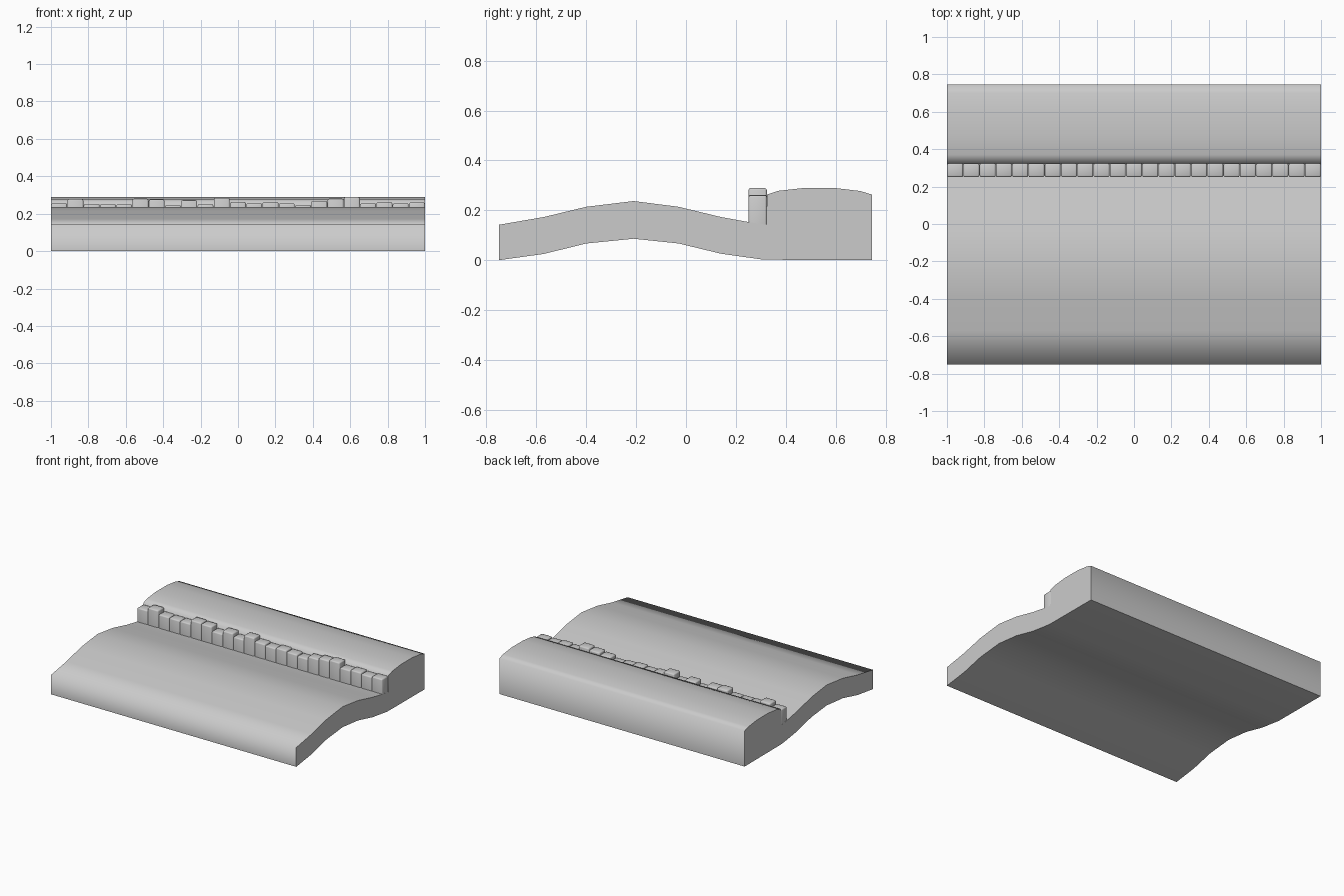
import bpy, bmesh, math

cube = bpy.data.objects.get("Cube")
if cube:
    bpy.data.objects.remove(cube, do_unlink=True)

grey = bpy.data.materials.new("plain_grey")
grey.use_nodes = True
colour = (0.6, 0.6, 0.6, 1)
grey.diffuse_color = colour
grey.node_tree.nodes["Principled BSDF"].inputs["Base Color"].default_value = colour


def add_object(name, bm, angle):
    bmesh.ops.recalc_face_normals(bm, faces=bm.faces)
    mesh = bpy.data.meshes.new(name)
    bm.to_mesh(mesh)
    bm.free()
    mesh.materials.append(grey)
    obj = bpy.data.objects.new(name, mesh)
    bpy.context.collection.objects.link(obj)
    bpy.ops.object.select_all(action='DESELECT')
    obj.select_set(True)
    bpy.context.view_layer.objects.active = obj
    bpy.ops.object.shade_smooth_by_angle(angle=math.radians(angle))
    return obj


# Road and raised pavement: one (y, z) section extruded along x
underside = [(-0.75, 0), (-0.57, 0.025), (-0.40, 0.067), (-0.21, 0.086),
             (-0.03, 0.067), (0.14, 0.026), (0.31, 0.002), (0.745, 0)]
pavement = [(0.745, 0.263), (0.70, 0.277), (0.60, 0.289), (0.47, 0.289),
            (0.37, 0.278), (0.325, 0.263), (0.322, 0.142)]
road = [(0.25, 0.153), (0.14, 0.173), (-0.03, 0.214), (-0.21, 0.237),
        (-0.40, 0.214), (-0.57, 0.173), (-0.75, 0.142)]
section = underside + pavement + road

bm = bmesh.new()
ends = [[bm.verts.new((x, y, z)) for y, z in section] for x in (-1, 1)]
for end in ends:
    bm.faces.new(end)
count = len(section)
for i in range(count):
    j = (i + 1) % count
    bm.faces.new((ends[0][i], ends[0][j], ends[1][j], ends[1][i]))
add_object("road_and_pavement", bm, 85)

# Kerb: a row of bevelled stones of uneven height (hundredths of a unit)
tops = [25.5, 27.8, 25.2, 25, 25, 28, 27.5, 24.5, 27.2, 25, 28.5, 26.2,
        25.5, 26.2, 25.5, 24.7, 26.8, 28, 28.9, 25.5, 26.2, 25.5, 26]
pitch = 2 / len(tops)
bottom = 0.142
for i, top in enumerate(tops):
    height = top / 100 - bottom
    bm = bmesh.new()
    bmesh.ops.create_cube(bm, size=1)
    bmesh.ops.scale(bm, vec=(pitch - 0.002, 0.073, height), verts=bm.verts)
    bmesh.ops.translate(bm, vec=(-1 + (i + 0.5) * pitch, 0.2875, bottom + height / 2),
                        verts=bm.verts)
    edges = [e for e in bm.edges if max(v.co.z for v in e.verts) > bottom + 0.01]
    bmesh.ops.bevel(bm, geom=edges, offset=0.008, segments=2, profile=0.5, affect='EDGES')
    add_object(f"kerb_stone_{i + 1}", bm, 50)
